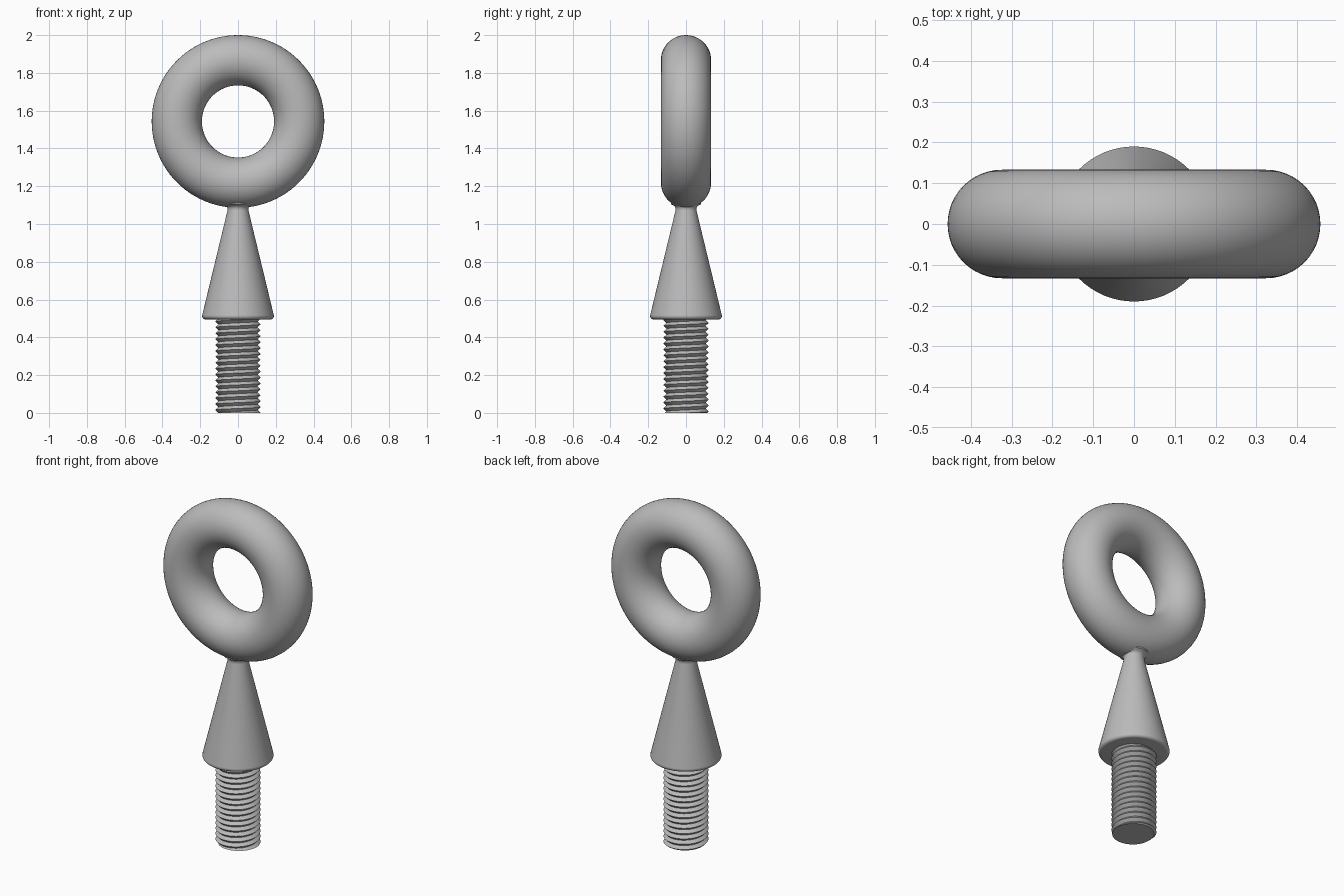
import bpy, bmesh, math

if "Cube" in bpy.data.objects:
    bpy.data.objects.remove(bpy.data.objects["Cube"])

steel = bpy.data.materials.new("grey steel")
steel.use_nodes = True
GREY = (0.5, 0.5, 0.5, 1)
steel.diffuse_color = GREY
steel.node_tree.nodes["Principled BSDF"].inputs["Base Color"].default_value = GREY


def finish(obj, name, angle):
    obj.name = name
    obj.data.materials.clear()
    obj.data.materials.append(steel)
    bpy.ops.object.select_all(action="DESELECT")
    bpy.context.view_layer.objects.active = obj
    obj.select_set(True)
    bpy.ops.object.shade_smooth_by_angle(angle=math.radians(angle))


def grid_object(name, columns, angle, wrap_shift=0):
    """Skin columns of points around z; the last joins the first, moved by wrap_shift."""
    bm = bmesh.new()
    cols = [[bm.verts.new(p) for p in col] for col in columns]
    rows = len(cols[0])
    for i, a in enumerate(cols):
        last = i == len(cols) - 1
        b = cols[0] if last else cols[i + 1]
        s = wrap_shift if last else 0
        for k in range(rows - 1 - s):
            bm.faces.new((a[k], b[k + s], b[k + s + 1], a[k + 1]))
    bmesh.ops.remove_doubles(bm, verts=bm.verts, dist=1e-5)
    bmesh.ops.dissolve_degenerate(bm, edges=bm.edges, dist=1e-6)
    bmesh.ops.holes_fill(bm, edges=[e for e in bm.edges if e.is_boundary], sides=0)
    bmesh.ops.recalc_face_normals(bm, faces=bm.faces)
    mesh = bpy.data.meshes.new(name)
    bm.to_mesh(mesh)
    bm.free()
    obj = bpy.data.objects.new(name, mesh)
    bpy.context.collection.objects.link(obj)
    finish(obj, name, angle)


def around(r, z, a):
    return (r * math.cos(a), r * math.sin(a), z)


# Ring
bpy.ops.mesh.primitive_torus_add(
    major_radius=0.324, minor_radius=0.133, major_segments=96, minor_segments=48,
    location=(0, 0, 1.543), rotation=(math.pi / 2, 0, 0))
finish(bpy.context.object, "ring", 60)

# Tapered collar: rounded foot, straight cone, small flare under the ring
foot = [(0.172 + 0.018 * math.sin(t), 0.513 - 0.018 * math.cos(t))
        for t in [j * math.pi / 12 for j in range(8)]]
flare = [(0.056, 1.07), (0.055, 1.08), (0.058, 1.09), (0.065, 1.097), (0.08, 1.105), (0.08, 1.14)]
SIDES = 64
grid_object("collar", [[around(r, z, i * math.tau / SIDES) for r, z in foot + flare]
                       for i in range(SIDES)], 40)

# Threaded shank: helical V groove, cut flat at both ends
TURNS, TOP, CREST, ROOT = 16, 0.5, 0.12, 0.104
PITCH = TOP / TURNS


def thread_column(i):
    lead = i / SIDES
    points = []
    for k in range(-2, 2 * TURNS + 3):
        z = min(max(PITCH * (k / 2 + lead), 0), TOP)
        phase = (z / PITCH - lead) % 1
        r = ROOT + (CREST - ROOT) * abs(1 - 2 * phase)
        points.append(around(r, z, i * math.tau / SIDES))
    return points


grid_object("threaded_shank", [thread_column(i) for i in range(SIDES)], 30, wrap_shift=2)
